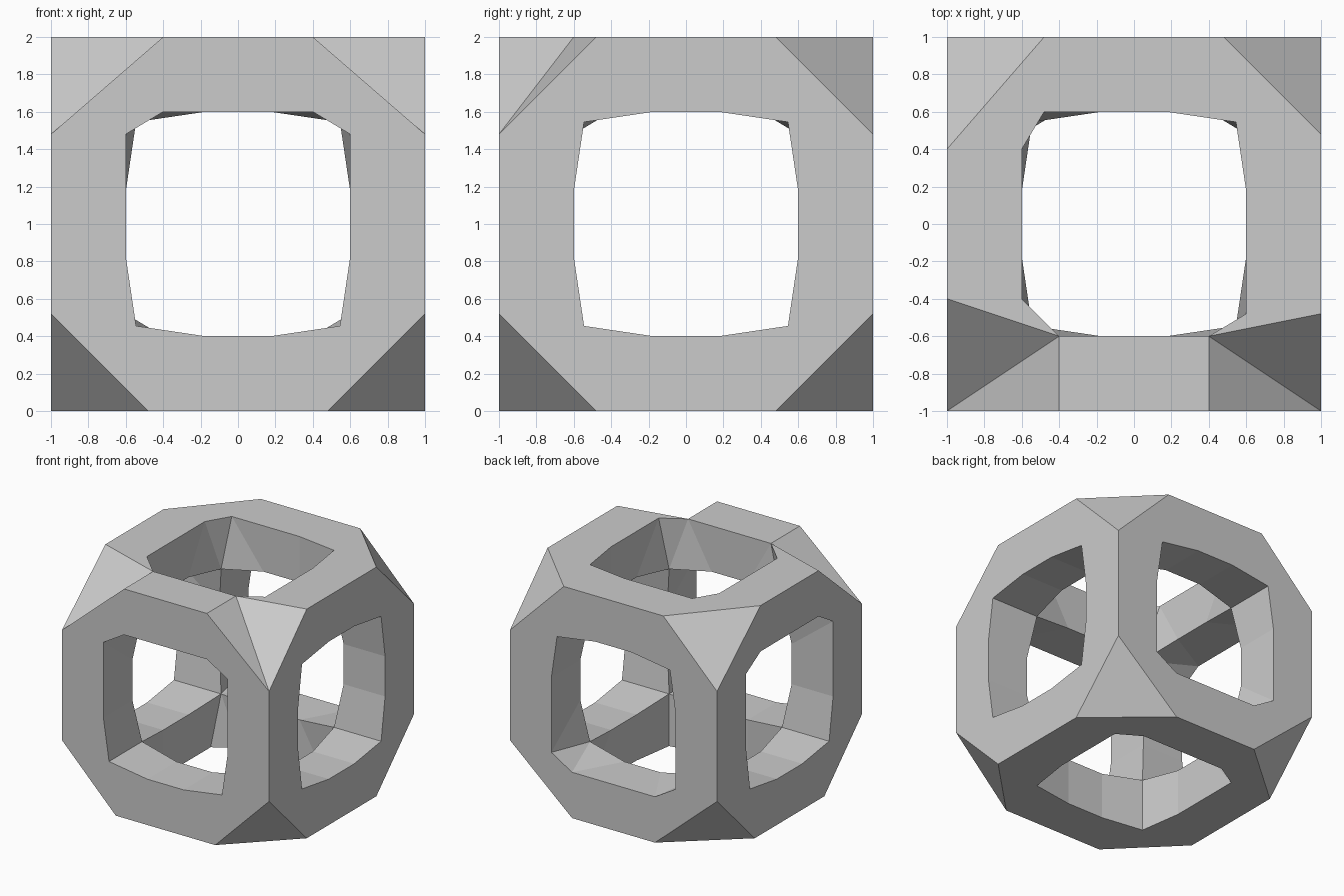
import bpy
import bmesh
from itertools import product
from mathutils import Vector

cube = bpy.data.objects.get("Cube")
if cube:
    bpy.data.objects.remove(cube, do_unlink=True)

OUT, BAR = 1.0, 0.6          # outer face and inner bar face distances
MID, KNEE = 0.175, 0.545     # flat half-length of a bar, flared hole corner
REGULAR, SHORT = 0.48, 0.4   # distance along a bar to its clipped end

# Straight bars: (axis, sign x, sign y, sign z), zero along their own axis
STRAIGHT = {(0, 0, -1, 1), (1, -1, 0, 1), (0, 0, 1, -1)}
NOTCHED = (0, 0, -1, 1)      # bar whose end is cut square across its top

bm = bmesh.new()


def bar_key(axis, signs):
    return (axis,) + tuple(0 if i == axis else signs[i] for i in range(3))


def bar_end(axis, signs):
    return SHORT if bar_key(axis, signs) in STRAIGHT else REGULAR


def point(signs, axes, values):
    p = Vector((0, 0, 0))
    for axis, value in zip(axes, values):
        p[axis] = signs[axis] * value
    p.z += 1
    return p


def face(points):
    bm.faces.new([bm.verts.new(p) for p in points])


def corner_side(signs, n):
    """One quarter of the cube side facing axis n, with its hole wall."""
    a, b = [i for i in range(3) if i != n]
    ea, eb = bar_end(a, signs), bar_end(b, signs)

    def p(u, v, w=OUT):
        return point(signs, (a, b, n), (u, v, w))

    inner = p(KNEE, KNEE, KNEE)
    ma, mb = p(MID, BAR, BAR), p(BAR, MID, BAR)
    chamfered = bar_key(a, signs) in STRAIGHT or bar_key(b, signs) in STRAIGHT
    if chamfered:
        ha, hb = p(ea, BAR), p(BAR, eb)
        hole = [hb, ha]
        for h, m, start in ((ha, ma, p(MID, BAR)), (hb, mb, p(BAR, MID))):
            face([start, h, m])
            face([h, inner, m])
        face([ha, hb, inner])
    else:
        knee = p(KNEE, KNEE)
        hole = [knee]
        face([p(MID, BAR), knee, inner, ma])
        face([knee, p(BAR, MID), mb, inner])

    if n == 2 and bar_key(a, signs) == NOTCHED:
        face([p(MID, OUT), p(ea, OUT), p(ea, BAR), p(MID, BAR)])
        face([p(OUT, eb), p(OUT, MID), p(BAR, MID)] + hole)
    else:
        face([p(MID, OUT), p(ea, OUT), p(OUT, eb), p(OUT, MID), p(BAR, MID)]
             + hole + [p(MID, BAR)])


def corner_cap(signs):
    """Clipped corner joining the ends of three bars."""
    ends = [point(signs, (i, (i + 1) % 3, (i + 2) % 3),
                  (bar_end(i, signs), OUT, OUT)) for i in range(3)]
    if bar_key(0, signs) == NOTCHED:
        notch = point(signs, (0, 1, 2), (SHORT, BAR, OUT))
        face([ends[0], notch, ends[2]])
        face([notch, ends[1], ends[2]])
    else:
        face(ends)


def bar_middle(axis, s, t):
    """Square middle length of one bar."""
    j, k = [i for i in range(3) if i != axis]
    section = [(OUT, OUT), (BAR, OUT), (BAR, BAR), (OUT, BAR)]
    for i in range(4):
        ring = []
        for (u, v), ways in ((section[i], (-1, 1)), (section[(i + 1) % 4], (1, -1))):
            for way in ways:
                p = Vector((0, 0, 1))
                p[axis] += way * MID
                p[j] += s * u
                p[k] += t * v
                ring.append(p)
        face(ring)


for corner in product((-1, 1), repeat=3):
    for normal_axis in range(3):
        corner_side(corner, normal_axis)
    corner_cap(corner)
for axis in range(3):
    for s, t in product((-1, 1), repeat=2):
        bar_middle(axis, s, t)

bmesh.ops.remove_doubles(bm, verts=bm.verts, dist=0.0005)
bmesh.ops.recalc_face_normals(bm, faces=bm.faces)

# Plain grey finish
grey = bpy.data.materials.new("light_grey")
grey.use_nodes = True
colour = (0.6, 0.6, 0.6, 1)
grey.diffuse_color = colour
grey.node_tree.nodes["Principled BSDF"].inputs["Base Color"].default_value = colour

mesh = bpy.data.meshes.new("cube_frame")
bm.to_mesh(mesh)
bm.free()
mesh.materials.append(grey)
frame = bpy.data.objects.new("cube_frame", mesh)
bpy.context.collection.objects.link(frame)
